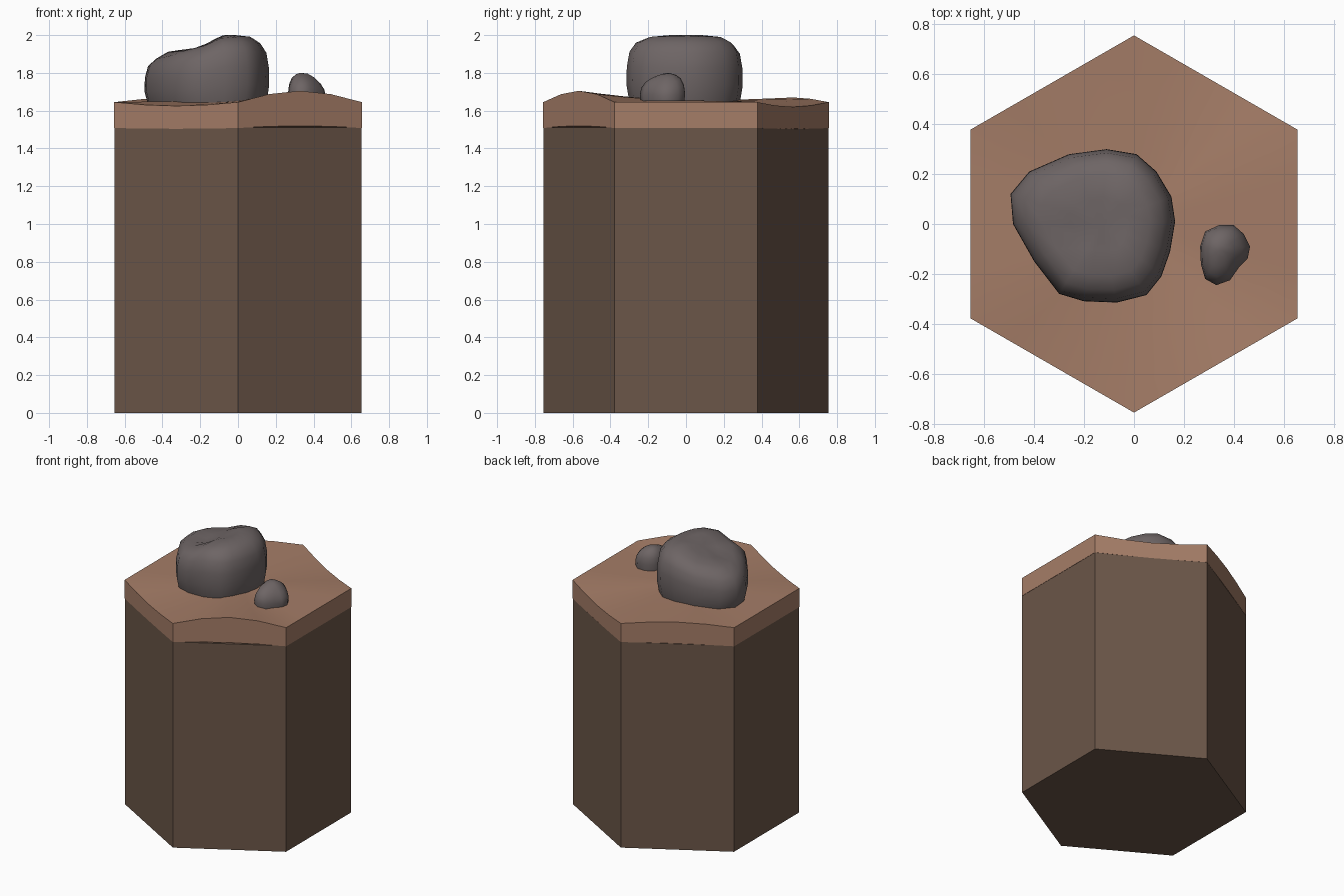
import bpy, bmesh, math
from mathutils import Vector

if "Cube" in bpy.data.objects:
    bpy.data.objects.remove(bpy.data.objects["Cube"])


def material(name, rgb):
    m = bpy.data.materials.new(name)
    m.diffuse_color = (*rgb, 1)
    m.use_nodes = True
    m.node_tree.nodes["Principled BSDF"].inputs["Base Color"].default_value = m.diffuse_color
    return m


def loft(name, rings, mat, angle, top=None):
    """Join closed rings of points from bottom to top and cap both ends."""
    bm = bmesh.new()
    loops = [[bm.verts.new(p) for p in ring] for ring in rings]
    n = len(loops[0])
    for a, b in zip(loops, loops[1:]):
        for i in range(n):
            j = (i + 1) % n
            bm.faces.new((a[i], a[j], b[j], b[i]))
    bm.faces.new(loops[0][::-1])
    if top is None:
        bm.faces.new(loops[-1])
    else:
        c = bm.verts.new(top)
        for i in range(n):
            bm.faces.new((loops[-1][i], loops[-1][(i + 1) % n], c))
    bmesh.ops.recalc_face_normals(bm, faces=bm.faces)
    me = bpy.data.meshes.new(name)
    bm.to_mesh(me)
    bm.free()
    ob = bpy.data.objects.new(name, me)
    bpy.context.collection.objects.link(ob)
    me.materials.append(mat)
    bpy.ops.object.select_all(action='DESELECT')
    ob.select_set(True)
    bpy.context.view_layer.objects.active = ob
    bpy.ops.object.shade_smooth_by_angle(angle=math.radians(angle))
    return ob


def interp(x, table):
    """Piecewise linear lookup in (x, value) pairs."""
    if x <= table[0][0]:
        return table[0][1]
    for (x0, v0), (x1, v1) in zip(table, table[1:]):
        if x <= x1:
            return v0 + (v1 - v0) * (x - x0) / (x1 - x0)
    return table[-1][1]


def rock(name, outline, centre, base, height, profile, mat):
    """Stack scaled copies of a plan outline under a sloping top."""
    cx, cy = centre
    rings = []
    for t, s in profile:
        ring = []
        for ox, oy in outline:
            x, y = cx + s * (ox - cx), cy + s * (oy - cy)
            ring.append((x, y, base + t * height(x, y)))
        rings.append(ring)
    return loft(name, rings, mat, 50, (cx, cy, base + height(cx, cy)))


earth = material("dark_earth", (0.147, 0.093, 0.065))
clay = material("clay", (0.376, 0.205, 0.136))
stone = material("stone", (0.155, 0.13, 0.13))

# hexagonal column
R = 0.755
corners = [Vector((R * math.cos(math.radians(a)), R * math.sin(math.radians(a))))
           for a in range(-90, 270, 60)]
loft("column", [[(c.x, c.y, z) for c in corners] for z in (0, 1.51)], earth, 30)

# top slab: each edge rises or dips between its corners
bumps = [0.06, 0.0, -0.025, 0.025, 0.0, -0.02]
rim = []
for i, b in enumerate(bumps):
    for k in range(4):
        p = corners[i].lerp(corners[(i + 1) % 6], k / 4)
        rim.append((p.x * 1.003, p.y * 1.001, b * math.sin(math.pi * k / 4)))
slab = [[(x, y, 1.508 + 0.2 * h) for x, y, h in rim]]
for r in (1, 0.8, 0.55, 0.3):
    slab.append([(x * r, y * r, 1.645 + 0.01 * (1 - r) + h * r ** 1.5)
                 for x, y, h in rim])
loft("top_slab", slab, clay, 30, (0, 0, 1.655))

# large boulder
big_outline = [(0.165, 0.01), (0.15, 0.11), (0.09, 0.21), (0.01, 0.28), (-0.11, 0.30),
               (-0.26, 0.28), (-0.42, 0.21), (-0.495, 0.12), (-0.485, 0.0), (-0.40, -0.15),
               (-0.30, -0.28), (-0.20, -0.31), (-0.07, -0.315), (0.05, -0.285),
               (0.11, -0.21), (0.145, -0.11)]


def big_height(x, y):
    h = interp(x, [(-0.45, 0.30), (-0.36, 0.325), (-0.2, 0.345), (-0.08, 0.4), (0.05, 0.405), (0.17, 0.39)])
    # shallow scoop on the upper left
    return h - 0.03 * math.exp(-((x + 0.22) ** 2 + (y + 0.03) ** 2) / 0.01)


rock("large_boulder", big_outline, (-0.13, 0.0), 1.6, big_height,
     [(0, 0.91), (0.15, 0.96), (0.34, 1), (0.58, 0.995), (0.78, 0.95), (0.9, 0.84),
      (0.97, 0.66), (1, 0.35)], stone)

# small stone
small_outline = [(0.465, -0.09), (0.44, -0.04), (0.40, -0.005), (0.34, -0.005),
                 (0.285, -0.03), (0.265, -0.09), (0.268, -0.16), (0.285, -0.22),
                 (0.33, -0.245), (0.385, -0.225), (0.42, -0.175), (0.455, -0.14)]


def small_height(x, y):
    return interp(x, [(0.33, 0.15), (0.38, 0.145), (0.465, 0.10)]) - 0.2 * max(0, -0.1 - y)


rock("small_stone", small_outline, (0.345, -0.105), 1.65, small_height,
     [(0, 0.97), (0.3, 1), (0.6, 0.93), (0.82, 0.76), (0.95, 0.48), (1, 0.2)], stone)
